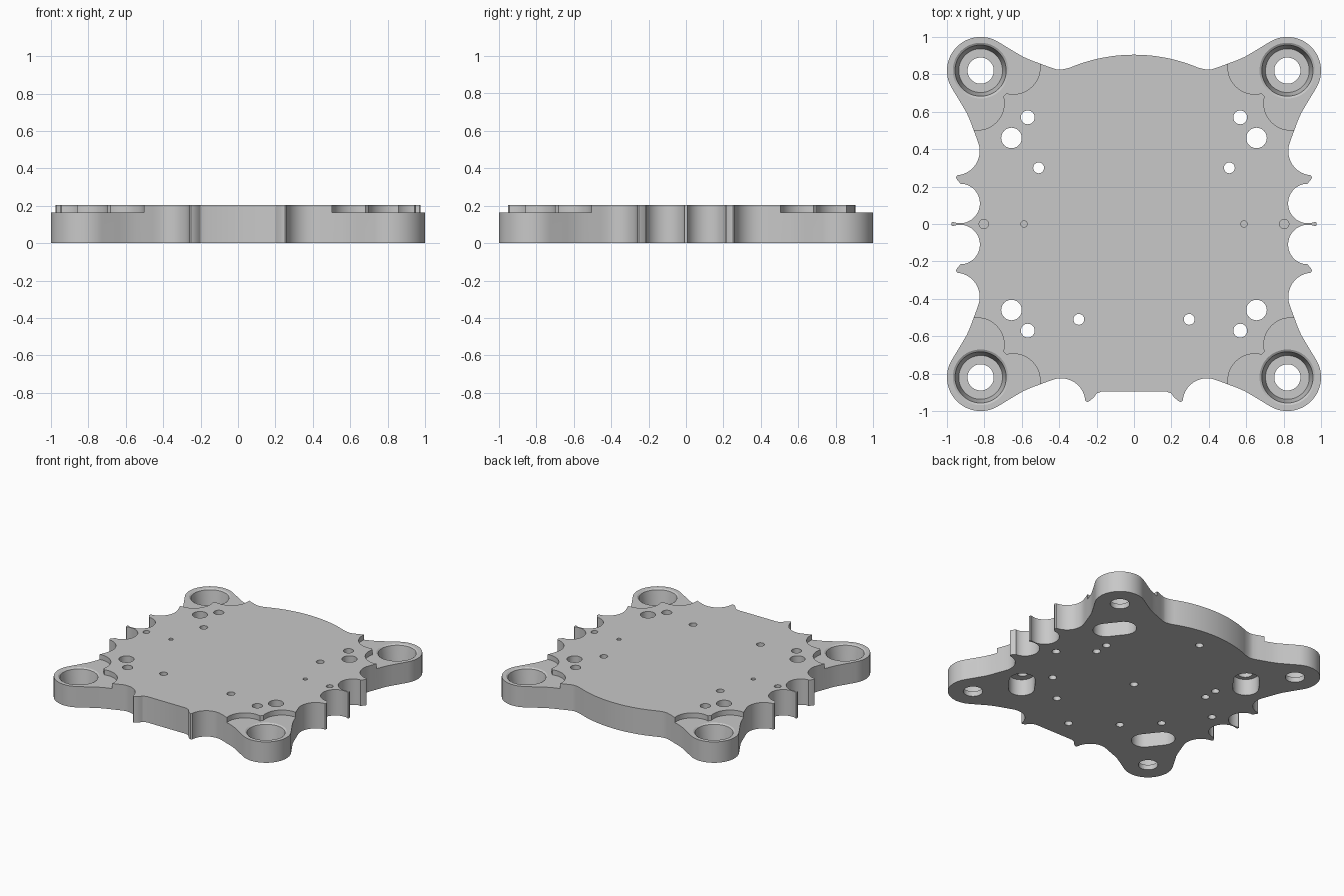
import bpy, bmesh
from math import sin, cos, radians, pi, atan2, hypot

if "Cube" in bpy.data.objects:
    bpy.data.objects.remove(bpy.data.objects["Cube"])

TOP, LOW = 0.205, 0.165        # plate top, lowered corner pad
SIGNS = [(1, 1), (-1, 1), (-1, -1), (1, -1)]

metal = bpy.data.materials.new("plain grey")
metal.use_nodes = True
grey = (0.58, 0.58, 0.58, 1)
metal.diffuse_color = grey
metal.node_tree.nodes["Principled BSDF"].inputs["Base Color"].default_value = grey


def arc(cx, cy, r, a, b, n=16):
    angles = [radians(a + (b - a) * i / n) for i in range(n + 1)]
    return [(cx + r * cos(t), cy + r * sin(t)) for t in angles]


def swap(pts):
    return [(y, x) for x, y in pts]


def flip_x(pts):
    return [(-x, y) for x, y in reversed(pts)]


def flip_y(pts):
    return [(x, -y) for x, y in reversed(pts)]


def loft(bm, rings):
    """Closed solid through a stack of (points, z) rings."""
    loops = [[bm.verts.new((x, y, z)) for x, y in pts] for pts, z in rings]
    n = len(loops[0])
    for lower, upper in zip(loops, loops[1:]):
        for i in range(n):
            j = (i + 1) % n
            bm.faces.new((lower[i], lower[j], upper[j], upper[i]))
    bm.faces.new(loops[0][::-1])
    bm.faces.new(loops[-1])


def finish(bm, name):
    bmesh.ops.recalc_face_normals(bm, faces=bm.faces)
    mesh = bpy.data.meshes.new(name)
    bm.to_mesh(mesh)
    bm.free()
    mesh.materials.append(metal)
    obj = bpy.data.objects.new(name, mesh)
    bpy.context.collection.objects.link(obj)
    return obj


def disc(cx, cy, r, n=40):
    return arc(cx, cy, r, 0, 360 - 360 / n, n - 1)


def cut(obj, shapes, name):
    """Subtract a set of separate ring stacks from the object."""
    bm = bmesh.new()
    for rings in shapes:
        loft(bm, rings)
    tool = finish(bm, name)
    tool.hide_render = True
    mod = obj.modifiers.new(name, "BOOLEAN")
    mod.operation = "DIFFERENCE"
    mod.solver = "EXACT"
    mod.object = tool
    graph = bpy.context.evaluated_depsgraph_get()
    result = bpy.data.meshes.new_from_object(obj.evaluated_get(graph))
    obj.modifiers.clear()
    obj.data = result
    bpy.data.objects.remove(tool)


# Outline: half a corner lobe, then scallops and teeth along the side
flank = [(0.92, 0.637), (0.895, 0.595), (0.875, 0.55), (0.857, 0.50),
         (0.84, 0.455), (0.828, 0.42)]
lobe = arc(0.82, 0.82, 0.18, 45, -31) + flank
tooth = arc(0.955, 0.39, 0.13, 176, 265) + [(0.952, 0.25), (0.945, 0.235), (0.925, 0.213)]
half_side = lobe + tooth + arc(0.93, 0.11, 0.106, 100, 292, 24) + [(0.976, 0.008)]
side = half_side + flip_y(half_side)
back = arc(0, 0.02, 0.885, 90, 67, 20) + [(0.375, 0.828), (0.40, 0.825)]
front = flip_y(swap(lobe + tooth + [(0.906, 0.2), (0.895, 0.17)]))[::-1]
half = back + swap(lobe)[::-1][:-1] + side + front[1:]
outline = half + flip_x(half)[:-1]

bm = bmesh.new()
loft(bm, [(outline, 0), (outline, TOP)])
plate = finish(bm, "mounting_plate")

# Lowered corner pads
for cx, cy, r in [(0.82, 0.82, 0.184), (0.645, 0.837, 0.143), (0.837, 0.645, 0.143)]:
    cut(plate, [[(disc(sx * cx, sy * cy, r, 64), z) for z in (LOW, 0.3)]
                for sx, sy in SIGNS], "pad_cutter")

# Stepped corner bores with a chamfered mouth
bore = [(0.07, -0.1), (0.07, 0.04), (0.117, 0.0401), (0.137, 0.157),
        (0.149, LOW), (0.149, 0.3)]
cut(plate, [[(disc(sx * 0.82, sy * 0.82, r, 48), z) for r, z in bore]
            for sx, sy in SIGNS], "bore_cutter")

# Underside slots
slots = []
for sx, sy in SIGNS:
    ax, ay, bx, by = 0.655, 0.467, 0.575, 0.57
    t = atan2(by - ay, bx - ax) * 180 / pi
    pts = arc(ax, ay, 0.093, t + 90, t + 270) + arc(bx, by, 0.093, t - 90, t + 90)
    slots.append([([(sx * x, sy * y) for x, y in pts], z) for z in (-0.1, 0.13)])
cut(plate, slots, "slot_cutter")

# Through holes, blind holes from below and blind holes from above
holes = []


def hole(x, y, r, z0, z1):
    holes.append([(disc(x, y, r, 24), z) for z in (z0, z1)])


for sx, sy in SIGNS:
    hole(sx * 0.655, sy * 0.46, 0.055, -0.1, 0.3)
    hole(sx * 0.568, sy * 0.57, 0.037, -0.1, 0.3)
for s in (1, -1):
    hole(s * 0.51, 0.3, 0.029, -0.1, 0.3)
    hole(s * 0.295, -0.51, 0.029, -0.1, 0.3)
    for x, y in [(s * 0.51, -0.3), (s * 0.51, 0.19), (s * 0.73, 0), (0, s * 0.73)]:
        hole(x, y, 0.029, -0.1, 0.1)
    hole(s * 0.803, 0, 0.025, 0.11, 0.3)
    hole(s * 0.588, 0, 0.017, 0.11, 0.3)
hole(0, 0, 0.029, -0.1, 0.1)
cut(plate, holes, "hole_cutter")

# Smooth curved walls, crisp edges
bpy.ops.object.select_all(action="DESELECT")
plate.select_set(True)
bpy.context.view_layer.objects.active = plate
bpy.ops.object.shade_smooth_by_angle(angle=radians(30))
